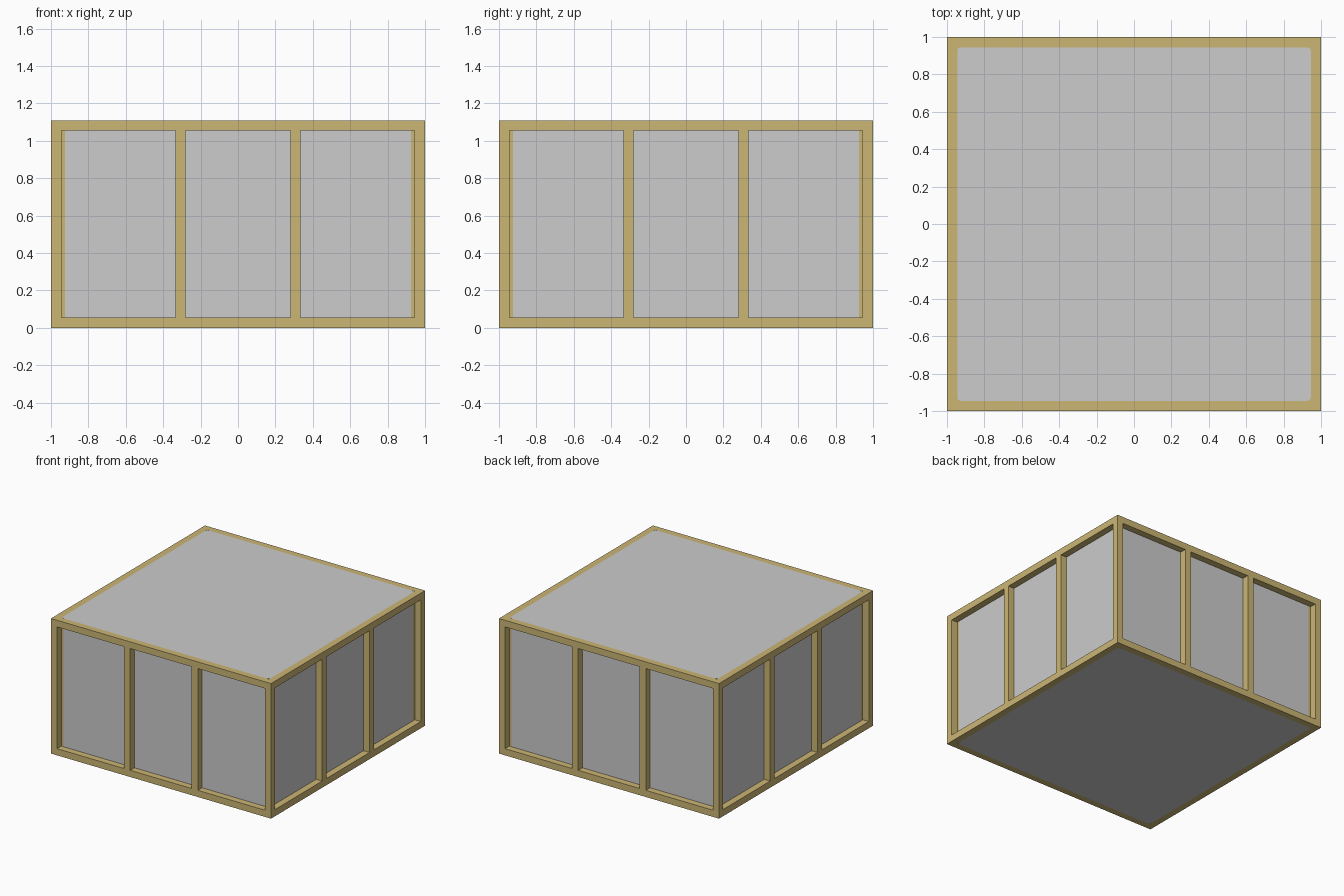
import bpy
import bmesh
from mathutils import Matrix, Vector

cube = bpy.data.objects.get("Cube")
if cube:
    bpy.data.objects.remove(cube, do_unlink=True)

H = 1.11        # overall height
T = 0.055       # frame bar thickness
I = 1 - T       # inner face of the frame
R = 0.02        # rounding of the core's upright edges
M = 0.307       # mullion offset from the centre


def material(name, rgb):
    m = bpy.data.materials.new(name)
    m.use_nodes = True
    m.diffuse_color = (*rgb, 1)
    m.node_tree.nodes["Principled BSDF"].inputs["Base Color"].default_value = (*rgb, 1)
    return m


wood = material("tan frame", (0.604, 0.469, 0.175))
grey = material("light grey panel", (0.604, 0.604, 0.604))


def box(name, lo, hi, mat, bevel=0):
    lo, hi = Vector(lo), Vector(hi)
    bm = bmesh.new()
    bmesh.ops.create_cube(bm, size=1, matrix=Matrix.Translation((lo + hi) / 2) @ Matrix.Diagonal((*(hi - lo), 1)))
    if bevel:
        upright = [e for e in bm.edges if abs(e.verts[0].co.z - e.verts[1].co.z) > 0.1]
        bmesh.ops.bevel(bm, geom=upright, offset=bevel, segments=4, profile=0.5, affect='EDGES')
    me = bpy.data.meshes.new(name)
    bm.to_mesh(me)
    bm.free()
    me.materials.append(mat)
    ob = bpy.data.objects.new(name, me)
    bpy.context.collection.objects.link(ob)
    return ob


# Solid core: shows as the side panels, the roof and the floor
box("panel_core", (-I, -I, 0), (I, I, H), grey, R)

# Corner posts, each with a small filler behind the rounded core edge
for sx in (-1, 1):
    for sy in (-1, 1):
        def corner(name, a, b, z0, z1):
            xs, ys = sorted((sx * a, sx * b)), sorted((sy * a, sy * b))
            box(name, (xs[0], ys[0], z0), (xs[1], ys[1], z1), wood)
        corner("corner_post", I, 1, 0, H)
        corner("corner_filler", I - R, I, 0.001, H - 0.001)

# Rails and mullions, the same on all four sides
for side, turn in zip(("front", "left", "back", "right"), range(4)):
    bars = [
        box(side + "_bottom_rail", (-I, -1, 0), (I, -I, T), wood),
        box(side + "_top_rail", (-I, -1, H - T), (I, -I, H), wood),
    ]
    for x in (-M, M):
        bars.append(box(side + "_mullion", (x - T / 2, -1, T), (x + T / 2, -I, H - T), wood))
    for ob in bars:
        ob.data.transform(Matrix.Rotation(turn * 1.5707963268, 4, 'Z'))
